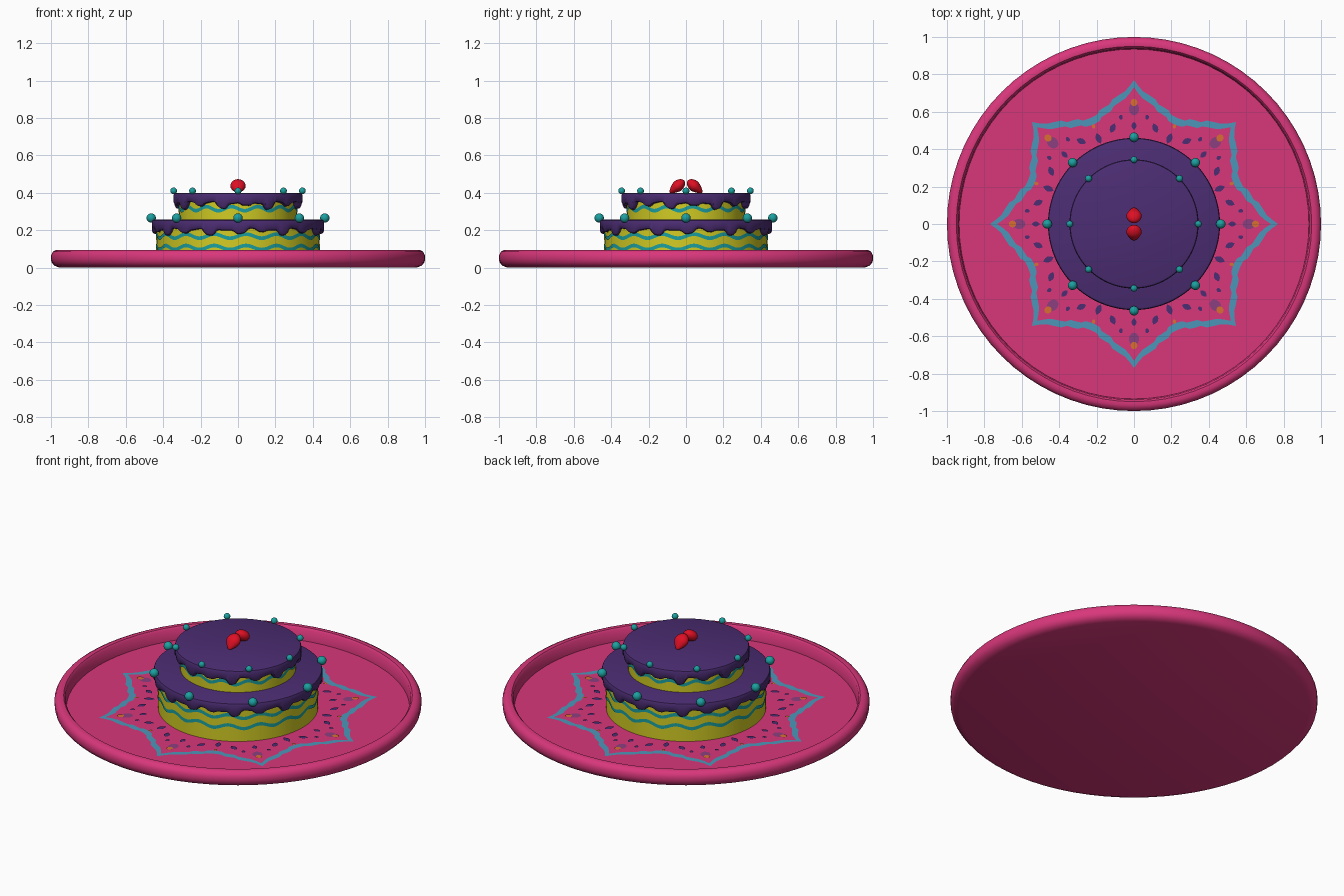
import bpy, bmesh, math
from mathutils import Vector, Matrix

if "Cube" in bpy.data.objects:
    bpy.data.objects.remove(bpy.data.objects["Cube"])

def mat(name, r, g, b):
    m = bpy.data.materials.new(name)
    lin = [((c / 255 + 0.055) / 1.055) ** 2.4 if c > 10 else c / 255 / 12.92 for c in (r, g, b)]
    m.diffuse_color = (*lin, 1)
    m.use_nodes = True
    m.node_tree.nodes["Principled BSDF"].inputs["Base Color"].default_value = m.diffuse_color
    return m

PINK = mat("plate pink", 217, 55, 123)
PURPLE = mat("icing purple", 76, 45, 115)
YELLOW = mat("sponge yellow", 210, 204, 36)
TEAL = mat("teal", 28, 160, 160)
RED = mat("berry red", 222, 15, 36)
BLUE = mat("outline blue", 76, 150, 184)
ORANGE = mat("dot orange", 216, 112, 48)
MAUVE = mat("petal mauve", 140, 62, 128)
FLOOR = 0.018
TAU = 2 * math.pi

def finish(name, bm, material, smooth=True):
    me = bpy.data.meshes.new(name)
    bm.to_mesh(me)
    bm.free()
    ob = bpy.data.objects.new(name, me)
    bpy.context.collection.objects.link(ob)
    me.materials.append(material)
    if smooth:
        bpy.ops.object.select_all(action='DESELECT')
        ob.select_set(True)
        bpy.context.view_layer.objects.active = ob
        bpy.ops.object.shade_smooth_by_angle(angle=math.radians(40))
    return ob

def lathe(name, profile, n, material, closed=True):
    """profile(angle) gives (r, z) pairs; ends are capped when closed."""
    bm = bmesh.new()
    cols = []
    for i in range(n):
        a = TAU * i / n
        cols.append([bm.verts.new((r * math.cos(a), r * math.sin(a), z)) for r, z in profile(a)])
    for i in range(n):
        c, d = cols[i], cols[(i + 1) % n]
        for j in range(len(c) - 1):
            bm.faces.new((c[j], d[j], d[j + 1], c[j + 1]))
    if closed:
        bm.faces.new([c[0] for c in reversed(cols)])
        bm.faces.new([c[-1] for c in cols])
    return finish(name, bm, material)

# Plate with a raised rounded rim
lathe("plate", lambda a: [(.955, 0), (.982, .01), (.997, .028), (1, .045), (1, .065), (.99, .085),
                          (.97, .095), (.95, .093), (.94, .082), (.935, FLOOR)], 72, PINK)

# Cake tiers
lathe("lower_sponge", lambda a: [(.435, FLOOR), (.435, .245)], 64, YELLOW)
lathe("upper_sponge", lambda a: [(.315, .245), (.315, .39)], 64, YELLOW)

def icing(name, r, inner, top, base, drips):
    """Icing cap whose lower edge hangs in rounded drips, repeated four times."""
    def profile(a):
        deg = math.degrees(a) % 90
        z = base + .006 * math.sin(12 * a)
        for centre, width, length in drips:
            d = abs(deg - centre)
            d = min(d, 90 - d)
            z -= length * math.exp(-(d / width) ** 4)
        return [(inner, z + .012), (inner + .010, z), (r - .008, z + .003), (r, z + .016),
                (r, top - .014), (r - .004, top - .004), (r - .014, top)]
    lathe(name, profile, 240, PURPLE)

icing("lower_icing", .46, .43, .257, .203, [(2, 4.5, .025), (16, 3.5, .012), (33, 4, .035), (50, 4, .015), (70, 4.5, .036)])
icing("upper_icing", .345, .31, .40, .345, [(8, 6, .02), (30, 5, .035), (52, 4.5, .012), (75, 5.5, .03)])

# Wavy teal stripes on the sponge
def wave(name, r, z, n):
    def profile(a):
        c = z + .011 * math.sin(n * a)
        return [(r + .003, c - .010), (r + .003, c + .010)]
    lathe(name, profile, 192, TEAL, False)

wave("lower_stripe_a", .435, .107, 16)
wave("lower_stripe_b", .435, .168, 16)
wave("upper_stripe", .315, .315, 14)

# Sugar beads around each tier
def beads(name, ring, z, size):
    bm = bmesh.new()
    for i in range(8):
        a = TAU * i / 8
        bmesh.ops.create_uvsphere(bm, u_segments=20, v_segments=12, radius=size,
            matrix=Matrix.Translation((ring * math.cos(a), ring * math.sin(a), z)))
    finish(name, bm, TEAL)

beads("lower_beads", .464, .265, .025)
beads("upper_beads", .344, .41, .018)

# Two berries leaning together, tips pointing outward and down
for side in (-1, 1):
    bm = bmesh.new()
    bmesh.ops.create_uvsphere(bm, u_segments=24, v_segments=16, radius=1)
    for v in bm.verts:
        taper = min(1, .55 + .55 * (v.co.z + 1) / 1.3) if v.co.z < .3 else 1
        v.co = Vector((v.co.x * .042 * taper, v.co.y * .031 * taper, v.co.z * .050))
    axis = Vector((0, -side * .048, .040))
    rot = Vector((0, 0, 1)).rotation_difference(axis).to_matrix().to_4x4()
    bm.transform(Matrix.Translation((0, side * .048, .433)) @ rot)
    finish("berry_back" if side > 0 else "berry_front", bm, RED)

# Painted star outline on the plate: eight pointed petals with scalloped sides
STEPS = [(0, .77), (2, .735), (4, .71), (7, .692), (10, .675), (11.5, .652), (14, .645), (17, .635),
         (18.5, .617), (22.5, .612)]
def star_radius(deg):
    d = deg % 45
    d = min(d, 45 - d)
    for (d0, r0), (d1, r1) in zip(STEPS, STEPS[1:]):
        if d <= d1:
            return r0 + (r1 - r0) * (d - d0) / (d1 - d0)
    return STEPS[-1][1]

def star(a):
    r = star_radius(math.degrees(a))
    return [(r, FLOOR + .003), (r - .038, FLOOR + .003)]
lathe("painted_outline", star, 360, BLUE, False)

# Painted petals and dots: thin flat shapes repeated around the star
def marks(name, items, material, z):
    """items: (angle, radius, half length, half width, pointed, turn)"""
    bm = bmesh.new()
    for k in range(8):
        for ang, r, hl, hw, pointed, turn in items:
            a = math.radians(45 * k + ang)
            t = a + math.radians(turn)
            vs = []
            for i in range(12):
                u = TAU * i / 12
                p = hl * math.cos(u)
                q = hw * math.sin(u) * (abs(math.sin(u)) if pointed else 1)
                vs.append(bm.verts.new((r * math.cos(a) + p * math.cos(t) - q * math.sin(t),
                                        r * math.sin(a) + p * math.sin(t) + q * math.cos(t), z)))
            bm.faces.new(vs)
    finish(name, bm, material, False)

marks("painted_petals", [(0, .615, .034, .028, False, 0)], MAUVE, FLOOR + .003)
marks("painted_dots", [(0, .65, .020, .018, False, 0), (22.5, .565, .012, .009, False, 0)],
      ORANGE, FLOOR + .005)
marks("painted_leaves", [(-12.5, .525, .027, .016, True, 35), (12.5, .525, .027, .016, True, -35),
                         (0, .525, .022, .014, True, 0), (22.5, .495, .03, .016, True, 0),
                         (-7, .575, .013, .010, False, 0), (7, .575, .013, .010, False, 0)],
      PURPLE, FLOOR + .004)
